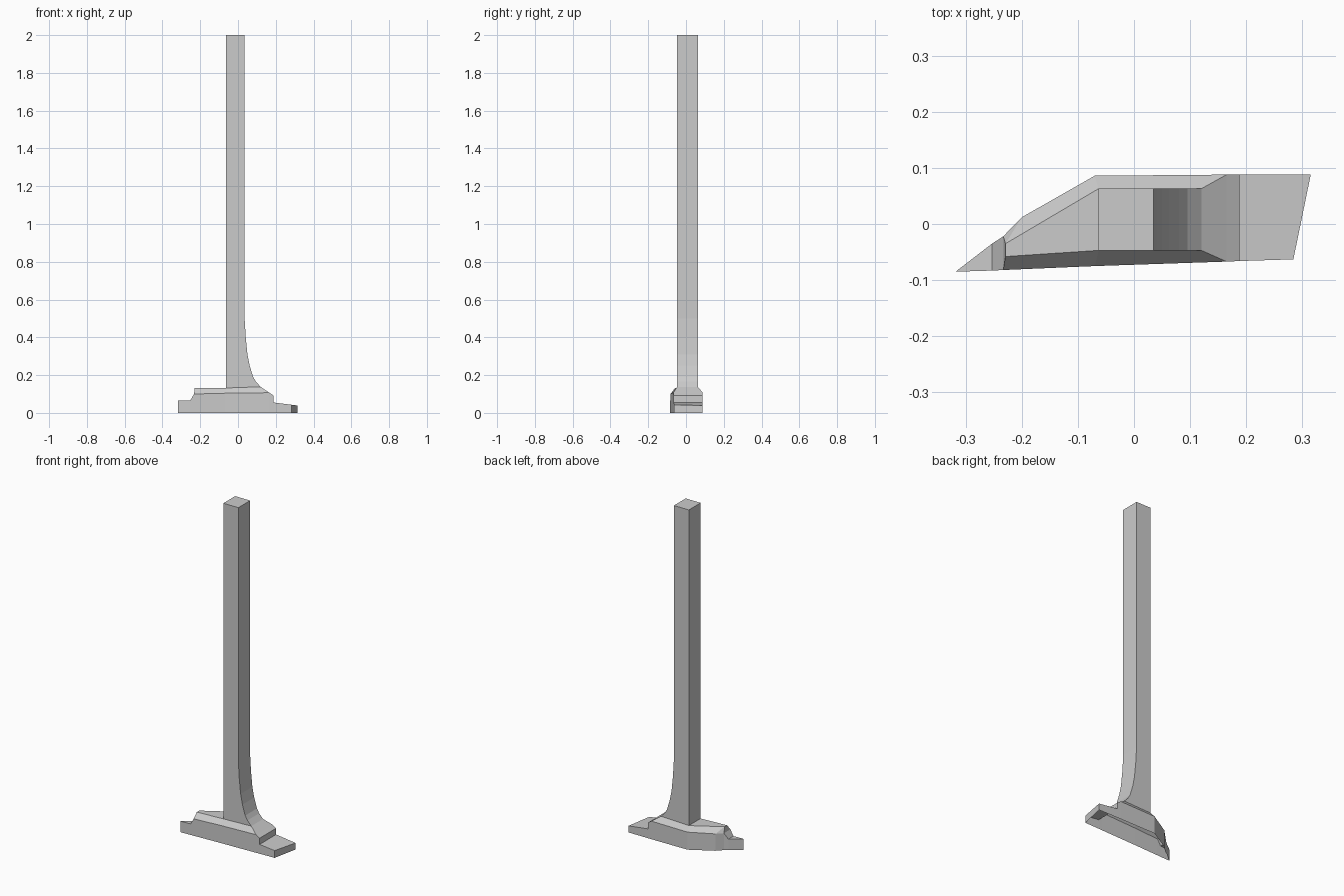
import bpy, bmesh
from mathutils import Vector

if "Cube" in bpy.data.objects:
    bpy.data.objects.remove(bpy.data.objects["Cube"])


def build(name, polys):
    """Weld a list of polygons into one flat-shaded object."""
    bm = bmesh.new()
    for poly in polys:
        pts = []
        for p in poly:
            v = Vector(p)
            if all((v - q).length > 1e-5 for q in pts):
                pts.append(v)
        if len(pts) > 2:
            bm.faces.new([bm.verts.new(p) for p in pts])
    bmesh.ops.remove_doubles(bm, verts=bm.verts, dist=1e-5)
    bmesh.ops.recalc_face_normals(bm, faces=bm.faces)
    mesh = bpy.data.meshes.new(name)
    bm.to_mesh(mesh)
    bm.free()
    obj = bpy.data.objects.new(name, mesh)
    bpy.context.collection.objects.link(obj)
    return obj


def strip(a, b):
    """Quads between two point rows of equal length."""
    return [(a[i], a[i + 1], b[i + 1], b[i]) for i in range(len(a) - 1)]


def wall(row):
    """Vertical wall from a rim row to the floor, skipping upright steps."""
    return [((*p[:2], 0), (*q[:2], 0), q, p) for p, q in zip(row, row[1:])
            if abs(p[0] - q[0]) > 1e-5]


# foot: rim rows of the pointed heel, body and stepped toe
heel_f = [(-.318, -.085, .065), (-.253, -.083, .065), (-.233, -.082, .10)]
heel_b = [(-.318, -.085, .065), (-.253, -.035, .065), (-.233, -.022, .10)]
mid_f = [heel_f[-1], (-.07, -.075, .104), (.165, -.067, .107)]
mid_b = [heel_b[-1], (-.20, .012, .10), (-.07, .086, .104), (.165, .088, .107)]
toe_f = [mid_f[-1], (.188, -.066, .092), (.188, -.066, .055), (.284, -.063, .043)]
toe_b = [mid_b[-1], (.188, .088, .092), (.188, .088, .055), (.315, .088, .039)]

# foot: raised edge around the bevelled top
up_f = [(-.229, -.058, .132), (-.063, -.047, .132), (.12, -.047, .138)]
up_b = [(-.229, -.035, .132), (-.063, .063, .132), (.12, .063, .138)]

faces = strip(heel_f, heel_b) + strip(toe_f, toe_b)
faces += strip(mid_f, up_f) + strip(mid_b[1:], up_b)
faces += [(mid_b[0], mid_b[1], up_b[0]),
          (mid_f[0], up_f[0], up_b[0], mid_b[0]),
          (mid_f[-1], mid_b[-1], up_b[-1], up_f[-1]),
          (up_f[0], up_f[1], up_b[1], up_b[0])]
faces += wall(heel_f + mid_f[1:] + toe_f[1:]) + wall(heel_b + mid_b[1:] + toe_b[1:])
faces.append(((.284, -.063, 0), (.315, .088, 0), toe_b[-1], toe_f[-1]))
build("foot", faces)

# post: side profile with a flared lower right edge
profile = [(-.063, .132), (-.063, 2), (.035, 2), (.035, .50), (.041, .40),
           (.05, .31), (.062, .25), (.08, .19), (.095, .165), (.12, .138)]
front = [(x, -.047, z) for x, z in profile]
back = [(x, .063, z) for x, z in profile]
build("post", strip(front, back) + [front, back])
